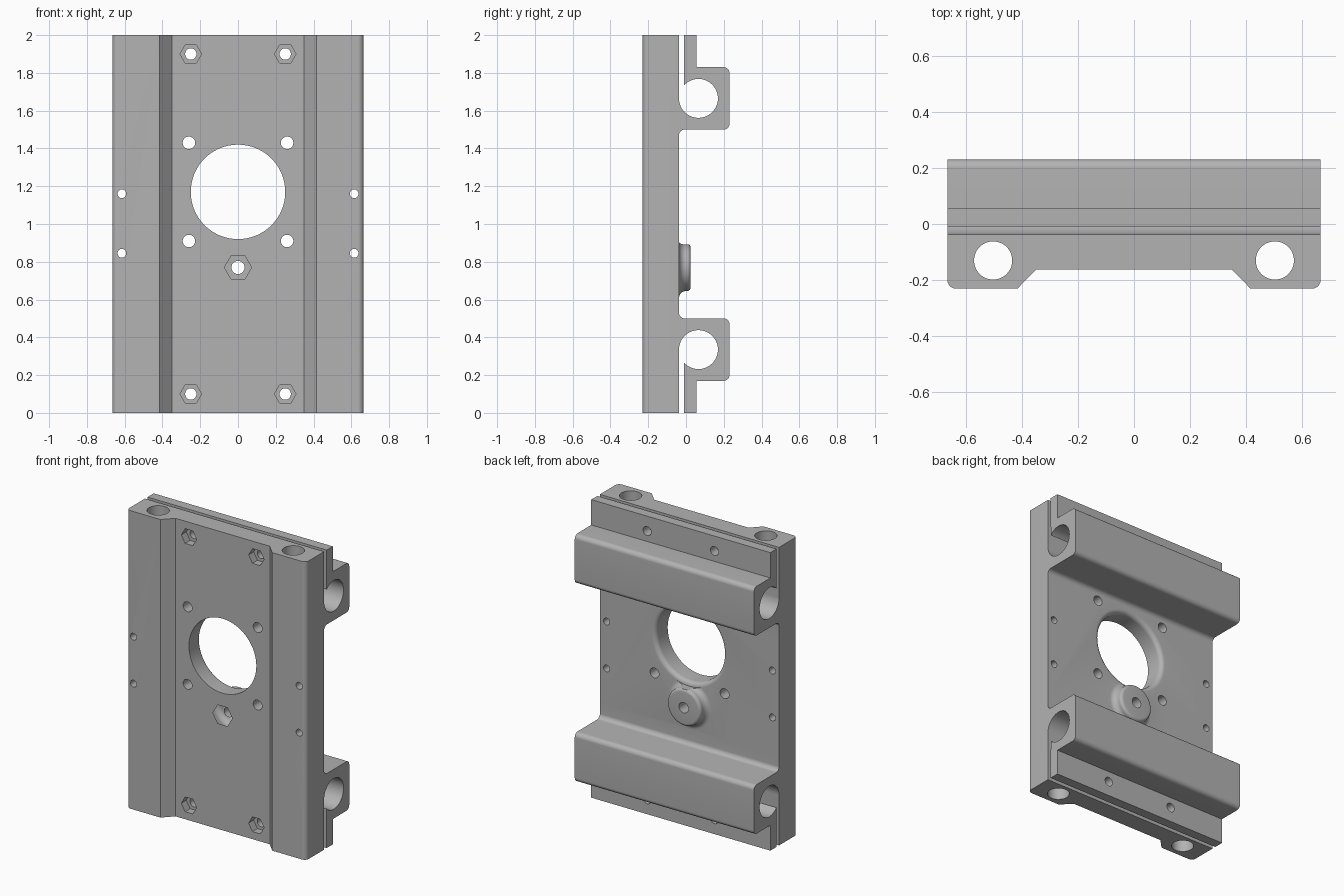
import bpy, bmesh, math
from mathutils import Vector

cube = bpy.data.objects.get("Cube")
if cube:
    bpy.data.objects.remove(cube, do_unlink=True)

HALF_W = 0.665      # half width of the carriage
BACK = -0.037       # back face of the plate
FRONT = -0.23       # front face of the plate

grey = bpy.data.materials.new("plain grey")
grey.use_nodes = True
grey.diffuse_color = (0.45, 0.45, 0.45, 1)
grey.node_tree.nodes["Principled BSDF"].inputs["Base Color"].default_value = grey.diffuse_color


def arc(cx, cy, r, start, end, n):
    return [(cx + r * math.cos(math.radians(start + (end - start) * i / n)),
             cy + r * math.sin(math.radians(start + (end - start) * i / n))) for i in range(n + 1)]


def rounded(corners, n=8):
    """Outline from (a, b, radius) corners."""
    out = []
    for i, (a, b, r) in enumerate(corners):
        p = Vector((a, b))
        if r == 0:
            out.append((a, b))
            continue
        d0 = (Vector(corners[i - 1][:2]) - p).normalized()
        d1 = (Vector(corners[(i + 1) % len(corners)][:2]) - p).normalized()
        half = d0.angle(d1) / 2
        centre = p + (d0 + d1).normalized() * (r / math.sin(half))
        s, e = p + d0 * (r / math.tan(half)) - centre, p + d1 * (r / math.tan(half)) - centre
        for k in range(n + 1):
            v = s.lerp(e, k / n).normalized() * r + centre
            out.append((v.x, v.y))
    return out


def finish(bm, name):
    bmesh.ops.recalc_face_normals(bm, faces=bm.faces)
    mesh = bpy.data.meshes.new(name)
    bm.to_mesh(mesh)
    bm.free()
    mesh.materials.append(grey)
    ob = bpy.data.objects.new(name, mesh)
    bpy.context.collection.objects.link(ob)
    return ob


def prism(name, outline, axis, lo, hi):
    """Extrude an outline along an axis; outline holds the other two coordinates in order."""
    def place(p, h):
        v = list(p)
        v.insert(axis, h)
        return v
    bm = bmesh.new()
    face = bm.faces.new([bm.verts.new(place(p, lo)) for p in outline])
    ext = bmesh.ops.extrude_face_region(bm, geom=[face])
    shift = Vector(place((0, 0), hi - lo))
    bmesh.ops.translate(bm, vec=shift, verts=[v for v in ext["geom"] if isinstance(v, bmesh.types.BMVert)])
    return finish(bm, name)


def lathe_y(name, profile, z, steps=96):
    """Spin a closed (radius, y) profile, whose ends lie on the axis, about a y axis at height z."""
    bm = bmesh.new()
    verts = [bm.verts.new((r, y, z)) for r, y in profile]
    edges = [bm.edges.new(pair) for pair in zip(verts, verts[1:])]
    bmesh.ops.spin(bm, geom=verts + edges, cent=(0, 0, z), axis=(0, 1, 0),
                   angle=math.tau, steps=steps, use_duplicate=False)
    bmesh.ops.remove_doubles(bm, verts=bm.verts, dist=1e-5)
    return finish(bm, name)


def combine(target, tool, operation):
    mod = target.modifiers.new("combine", 'BOOLEAN')
    mod.object, mod.operation, mod.solver = tool, operation, 'EXACT'
    bpy.context.view_layer.objects.active = target
    bpy.ops.object.modifier_apply(modifier=mod.name)
    bpy.data.objects.remove(tool, do_unlink=True)


def drill(x, z, r, lo=-0.4, hi=0.4, sides=32):
    combine(body, prism("drill", arc(x, z, r, 0, 360, sides)[:-1], 1, lo, hi), 'DIFFERENCE')


# Plate with a wide shallow channel down the front
half = [(HALF_W, BACK, 0), (HALF_W, FRONT, 0.03), (0.415, FRONT, 0), (0.35, -0.163, 0)]
section = half + [(-x, y, r) for x, y, r in reversed(half)]
body = prism("carriage_plate", rounded(section), 2, 0, 2)

# Split rod clamps, one at each end
bore = arc(0.066, 0.335, 0.103, 180, -137, 56)
shell = rounded([(-0.01, 0, 0), (0.055, 0, 0), (0.055, 0.17, 0), (0.23, 0.17, 0.03),
                 (0.23, 0.5, 0.03), (BACK, 0.5, 0.03), (BACK, 0.6, 0), (-0.07, 0.6, 0), (-0.07, 0.335, 0)])
clamp = bore + shell
for outline in (clamp, [(y, 2 - z) for y, z in clamp]):
    combine(body, prism("rod_clamp", outline, 0, -HALF_W, HALF_W), 'UNION')

# Round boss on the back with a flared foot and softened rim
boss = ([(0, -0.08), (0.163, -0.08)] + arc(0.163, BACK + 0.038, 0.038, 270, 180, 8)
        + arc(0.105, 0.005, 0.02, 0, 90, 6) + [(0, 0.025)])
combine(body, lathe_y("boss", boss, 0.77), 'UNION')

# Large central opening, rounded over at the back
opening = ([(0, -0.4), (0.25, -0.4)] + arc(0.28, BACK - 0.03, 0.03, 180, 90, 8)
           + [(0.28, 0.2), (0, 0.2)])
combine(body, lathe_y("opening", opening, 1.17), 'DIFFERENCE')

# Vertical rod bores through the thick sides
for side in (-1, 1):
    combine(body, prism("rod_bore", arc(side * 0.502, -0.13, 0.068, 0, 360, 64)[:-1], 2, -0.1, 2.1), 'DIFFERENCE')

# Motor, side and clamp screw holes, with hexagonal nut pockets at the front
for side in (-1, 1):
    for z in (0.91, 1.43):
        drill(side * 0.26, z, 0.033)
    for z in (0.845, 1.16):
        drill(side * 0.615, z, 0.023)
    for z in (0.1, 1.9):
        drill(side * 0.25, z, 0.03)
        drill(side * 0.25, z, 0.057, hi=-0.11, sides=6)
drill(0, 0.77, 0.035)
drill(0, 0.77, 0.072, hi=-0.1, sides=6)

# Smooth curved surfaces, keep edges crisp
bpy.ops.object.select_all(action='DESELECT')
body.select_set(True)
bpy.context.view_layer.objects.active = body
bpy.ops.object.shade_smooth_by_angle(angle=math.radians(25))
